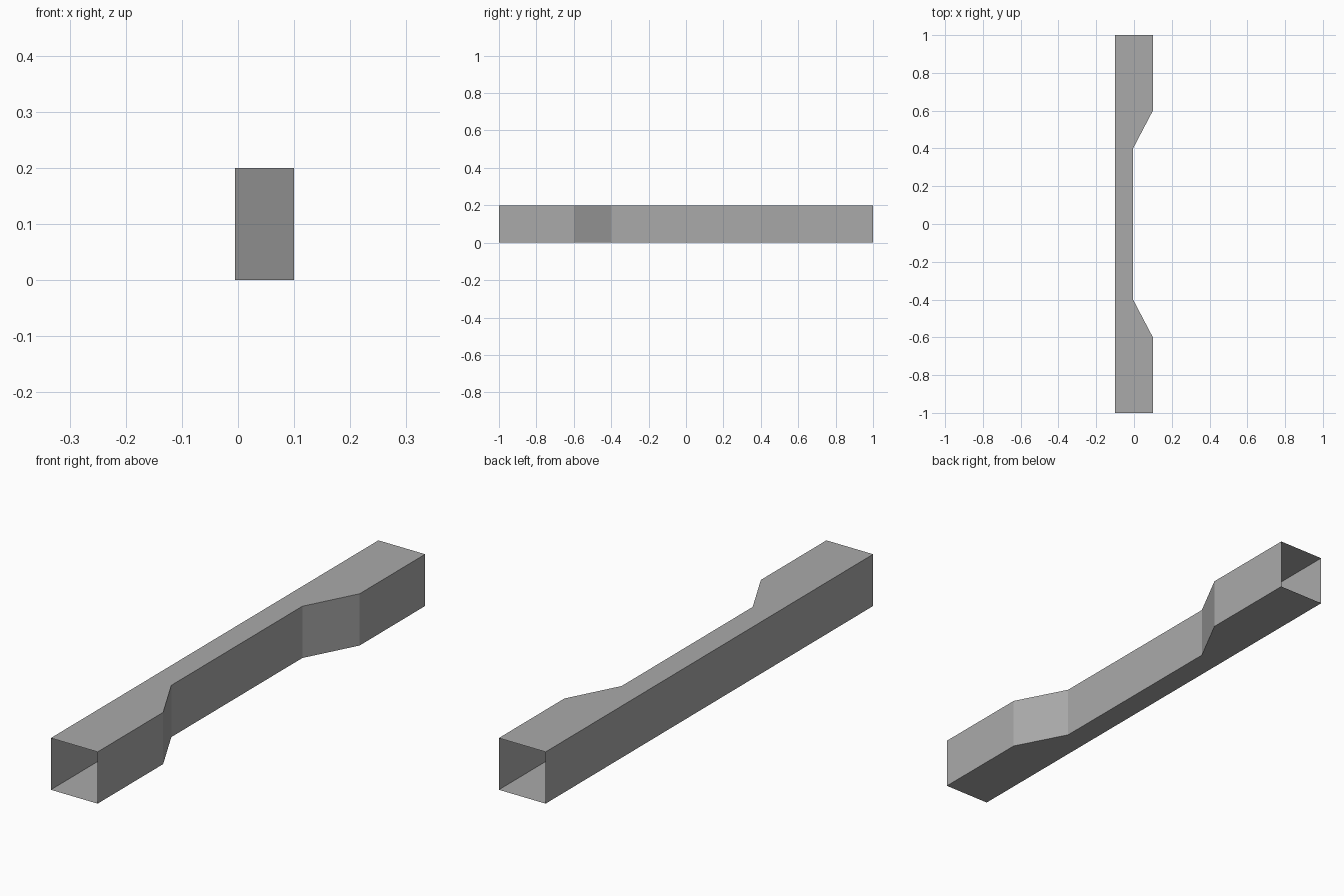
import bpy
import bmesh

cube = bpy.data.objects.get("Cube")
if cube:
    bpy.data.objects.remove(cube)

LEFT, WIDE, NARROW, HEIGHT = -0.1, 0.1, -0.005, 0.2

# Plain grey sheet
grey = bpy.data.materials.new("plain grey")
grey.use_nodes = True
colour = (0.4, 0.4, 0.4, 1)
grey.diffuse_color = colour
grey.node_tree.nodes["Principled BSDF"].inputs["Base Color"].default_value = colour

# Stations along the duct: y position and side wall x, mirrored front to back
half = [(-1, WIDE), (-0.6, WIDE), (-0.4, NARROW)]
stations = half + [(-y, x) for y, x in reversed(half)]

# Thin-walled duct with open ends and a narrowed middle
bm = bmesh.new()
rings = [[bm.verts.new(p) for p in ((LEFT, y, 0), (x, y, 0), (x, y, HEIGHT), (LEFT, y, HEIGHT))]
         for y, x in stations]
for a, b in zip(rings, rings[1:]):
    for i in range(4):
        j = (i + 1) % 4
        bm.faces.new((a[i], a[j], b[j], b[i]))

# Merge the coplanar strips so floor, top and straight wall are single faces
bmesh.ops.dissolve_limit(bm, angle_limit=0.01, verts=bm.verts, edges=bm.edges)

mesh = bpy.data.meshes.new("narrowed_duct")
bm.to_mesh(mesh)
bm.free()
mesh.materials.append(grey)
duct = bpy.data.objects.new("narrowed_duct", mesh)
bpy.context.collection.objects.link(duct)
